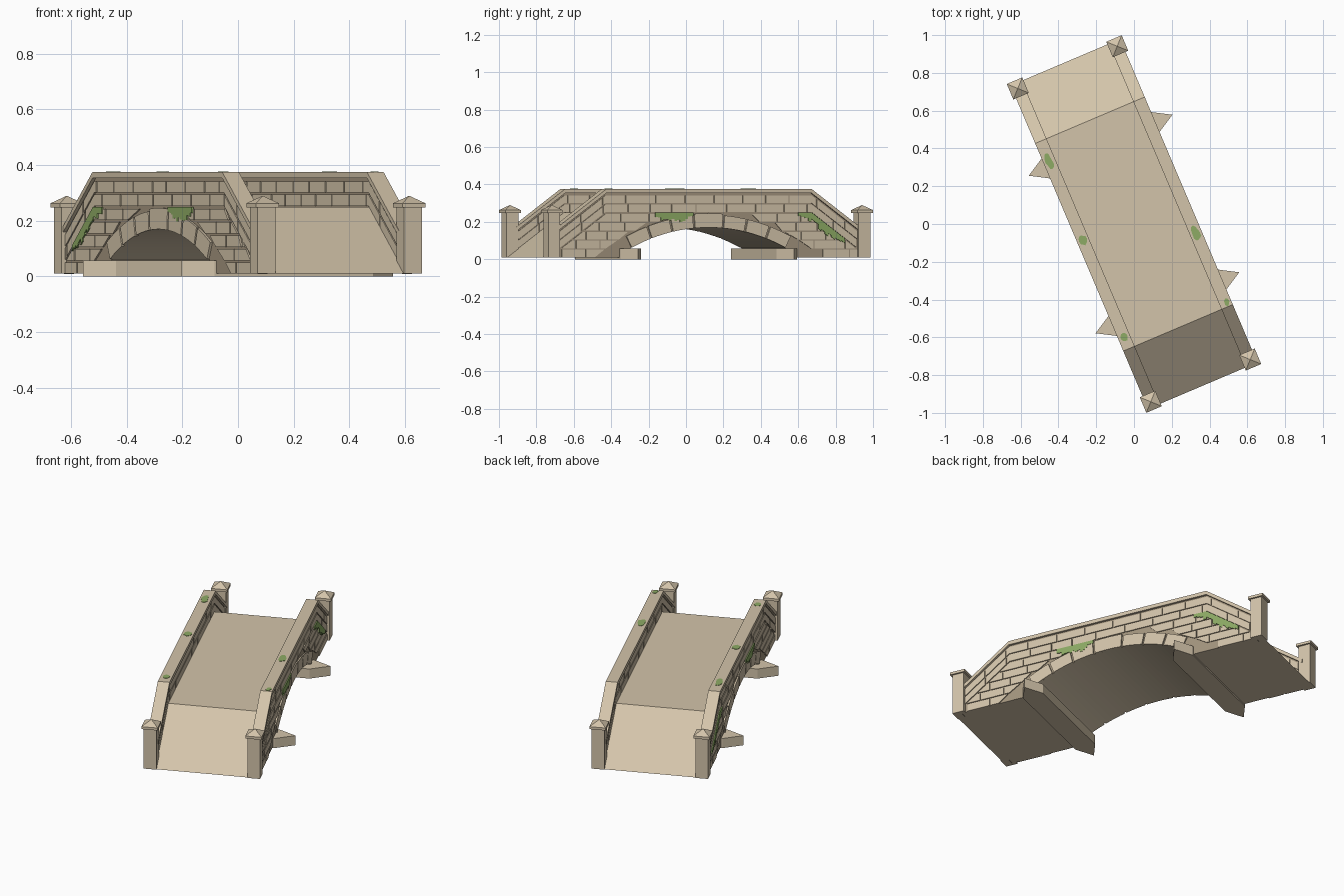
import bpy, bmesh, math, random

random.seed(4)
if "Cube" in bpy.data.objects:
    bpy.data.objects.remove(bpy.data.objects["Cube"])

TURN = math.radians(23)
BREAK, SLOPE = 0.597, 0.72          # where the ramps start, and how steep
DECK, TOP, BASE = 0.25, 0.375, 0.01
END = BREAK + (DECK - BASE) / SLOPE
RAD, CROWN, SPAN, RING = 0.975, 0.17, 0.45, 0.068
ARC_Z = CROWN - RAD
GAP = 0.007


def material(name, rgb):
    m = bpy.data.materials.new(name)
    m.use_nodes = True
    m.diffuse_color = (*rgb, 1)
    m.node_tree.nodes["Principled BSDF"].inputs["Base Color"].default_value = (*rgb, 1)
    return m


stone = material("pale stone", (0.65, 0.55, 0.40))
mortar = material("dark mortar", (0.37, 0.30, 0.21))
moss = material("green moss", (0.27, 0.41, 0.13))


def prism(bm, pts, lo, hi, axis="x"):
    """Extrude an outline from lo to hi; (y, z) outlines along x, (x, y) along z."""
    put = (lambda p, d: (d, *p)) if axis == "x" else (lambda p, d: (*p, d))
    a = [bm.verts.new(put(p, lo)) for p in pts]
    b = [bm.verts.new(put(p, hi)) for p in pts]
    bm.faces.new(a)
    bm.faces.new(b)
    for i in range(len(pts)):
        j = (i + 1) % len(pts)
        bm.faces.new((a[i], a[j], b[j], b[i]))


def finish(name, bm, mats, rule=None):
    bmesh.ops.recalc_face_normals(bm, faces=bm.faces)
    if rule:
        for f in bm.faces:
            f.material_index = rule(f)
    me = bpy.data.meshes.new(name)
    bm.to_mesh(me)
    bm.free()
    for m in mats:
        me.materials.append(m)
    ob = bpy.data.objects.new(name, me)
    ob.rotation_euler.z = TURN
    bpy.context.collection.objects.link(ob)
    return ob


def drop(y):
    return SLOPE * max(0, abs(y) - BREAK)


def side_is_mortar(f):
    return 1 if abs(f.normal.x) > 0.9 else 0


def strip(lo, hi, end):
    """Outline that follows the deck line between two heights."""
    ys = (-end, -BREAK, BREAK, end)
    return [(y, hi - drop(y)) for y in ys] + [(y, lo - drop(y)) for y in reversed(ys)]


def box_pts(cx, cy, h):
    return [(cx - h, cy - h), (cx + h, cy - h), (cx + h, cy + h), (cx - h, cy + h)]


# Bridge body with deck, ramps and arched underside
half = math.asin(SPAN / RAD)
arc = [(RAD * math.sin(t), ARC_Z + RAD * math.cos(t))
       for t in [half - 2 * half * i / 32 for i in range(33)]]
outline = [(-END, BASE), (-BREAK, DECK), (BREAK, DECK), (END, BASE), (SPAN, BASE)]
bm = bmesh.new()
prism(bm, outline + arc + [(-SPAN, BASE)], -0.302, 0.302)
finish("bridge_body", bm, (stone, mortar), side_is_mortar)

# Parapet walls and their copings
for side, label in ((1, "left"), (-1, "right")):
    bm = bmesh.new()
    prism(bm, strip(DECK - 0.03, TOP - 0.01, 0.89), side * 0.262, side * 0.302)
    finish(label + "_parapet", bm, (mortar,))
    bm = bmesh.new()
    prism(bm, strip(TOP - 0.022, TOP, 0.89), side * 0.25, side * 0.315)
    finish(label + "_coping", bm, (stone,))


# Parapet bricks, two courses that follow the ramps
def parapet_bricks(bm, x0, x1):
    for row in range(2):
        z0 = DECK + 0.003 + row * 0.048
        z1 = z0 + 0.048 - GAP
        y = -0.87
        while y < 0.86:
            w = random.uniform(0.12, 0.18)
            y1 = min(y + w, 0.87)
            cuts = [y] + [b for b in (-BREAK, BREAK) if y < b < y1 - GAP] + [y1 - GAP]
            prism(bm, [(c, z1 - drop(c)) for c in cuts]
                  + [(c, z0 - drop(c)) for c in reversed(cuts)], x0, x1)
            y = y1


# Spandrel bricks, level courses cut by the ramp line and the arch ring
def ring_edge(z):
    d = (RAD + RING + 0.006) ** 2 - (z - ARC_Z) ** 2
    return math.sqrt(d) if d > 0 else 0


def ramp_edge(z):
    return min(0.87, BREAK + (DECK - GAP - z) / SLOPE)


def spandrel_bricks(bm, x0, x1):
    rows = 5
    pitch = (DECK - BASE) / rows
    for end in (-1, 1):
        for row in range(rows):
            z0 = BASE + row * pitch
            z1 = z0 + pitch - GAP
            y = (row % 2) * -0.07
            while y < 0.87:
                y1 = y + random.uniform(0.12, 0.18)
                a0, a1 = max(y, ring_edge(z0)), max(y, ring_edge(z1))
                b0, b1 = min(y1 - GAP, ramp_edge(z0)), min(y1 - GAP, ramp_edge(z1))
                y = y1
                if b0 - a0 < 0.012:
                    continue
                b1 = max(b1, a1 + 0.002)
                prism(bm, [(end * p, z) for p, z in
                           ((a0, z0), (b0, z0), (b1, z1), (a1, z1))], x0, x1)


# Arch ring with a taller keystone
def arch_ring(bm, x0, x1):
    key, gap = 0.085, 0.005
    step = (half - key) / 3
    spans = [(-key, key, 0.076)]
    for i in range(3):
        a, b = key + i * step, key + (i + 1) * step
        spans += [(a, b, RING), (-b, -a, RING)]
    for a, b, deep in spans:
        ts = [a + gap + (b - a - 2 * gap) * k / 4 for k in range(5)]
        ring = [(r * math.sin(t), ARC_Z + r * math.cos(t))
                for r, seq in ((RAD, ts), (RAD + deep, ts[::-1])) for t in seq]
        prism(bm, ring, x0, x1)


# Hanging moss: ragged columns below the deck line
def hanging_moss(bm, y0, y1, x0, x1):
    n = 14
    w = (y1 - y0) / n
    for i in range(n):
        a, b = y0 + i * w, y0 + (i + 1) * w
        fade = 0.4 + 0.6 * math.sin(math.pi * (i + 0.5) / n)
        low = DECK - random.uniform(0.035, 0.06) * fade
        prism(bm, [(a, DECK - drop(a)), (b, DECK - drop(b)),
                   (b, low - drop(b)), (a, low - drop(a))], x0, x1)


for side, label in ((1, "left"), (-1, "right")):
    bm = bmesh.new()
    parapet_bricks(bm, side * 0.300, side * 0.308)
    parapet_bricks(bm, side * 0.264, side * 0.256)
    spandrel_bricks(bm, side * 0.300, side * 0.308)
    finish(label + "_bricks", bm, (stone,))
    bm = bmesh.new()
    arch_ring(bm, side * 0.300, side * 0.311)
    finish(label + "_arch_stones", bm, (stone,))
    bm = bmesh.new()
    hanging_moss(bm, -0.31, -0.09, side * 0.306, side * 0.313)
    hanging_moss(bm, 0.52, 0.79, side * 0.306, side * 0.313)
    finish(label + "_hanging_moss", bm, (moss,))

# Moss patches on the copings
bm = bmesh.new()
for x, y, rx, ry in ((-0.284, 0.48, 0.02, 0.045), (-0.282, 0.027, 0.022, 0.028),
                     (-0.282, -0.53, 0.018, 0.025), (0.283, -0.172, 0.022, 0.045),
                     (0.29, -0.572, 0.014, 0.022)):
    pts = []
    for i in range(12):
        t, r = math.tau * i / 12, random.uniform(0.8, 1.1)
        pts.append((x + rx * r * math.cos(t), y + ry * r * math.sin(t)))
    prism(bm, pts, TOP - 0.002, TOP + 0.002, "z")
finish("coping_moss", bm, (moss,))

# Pier footings with pointed ends
for end, label in ((-1, "front"), (1, "back")):
    bm = bmesh.new()
    y = end * 0.453
    prism(bm, [(-0.413, y), (-0.31, y - 0.06), (0.31, y - 0.06),
               (0.413, y), (0.31, y + 0.06), (-0.31, y + 0.06)], 0, 0.057, "z")
    finish(label + "_pier", bm, (stone,))

# Corner posts with pyramid caps
for sx, xname in ((1, "left"), (-1, "right")):
    for sy, yname in ((1, "back"), (-1, "front")):
        cx, cy = sx * 0.286, sy * 0.901
        bm = bmesh.new()
        prism(bm, box_pts(cx, cy, 0.0345), BASE, 0.25, "z")
        prism(bm, box_pts(cx, cy, 0.0445), 0.248, 0.263, "z")
        rim = [bm.verts.new((*p, 0.263)) for p in box_pts(cx, cy, 0.0445)]
        tip = bm.verts.new((cx, cy, 0.29))
        for i in range(4):
            bm.faces.new((rim[i], rim[(i + 1) % 4], tip))
        finish(yname + "_" + xname + "_post", bm, (stone,))
